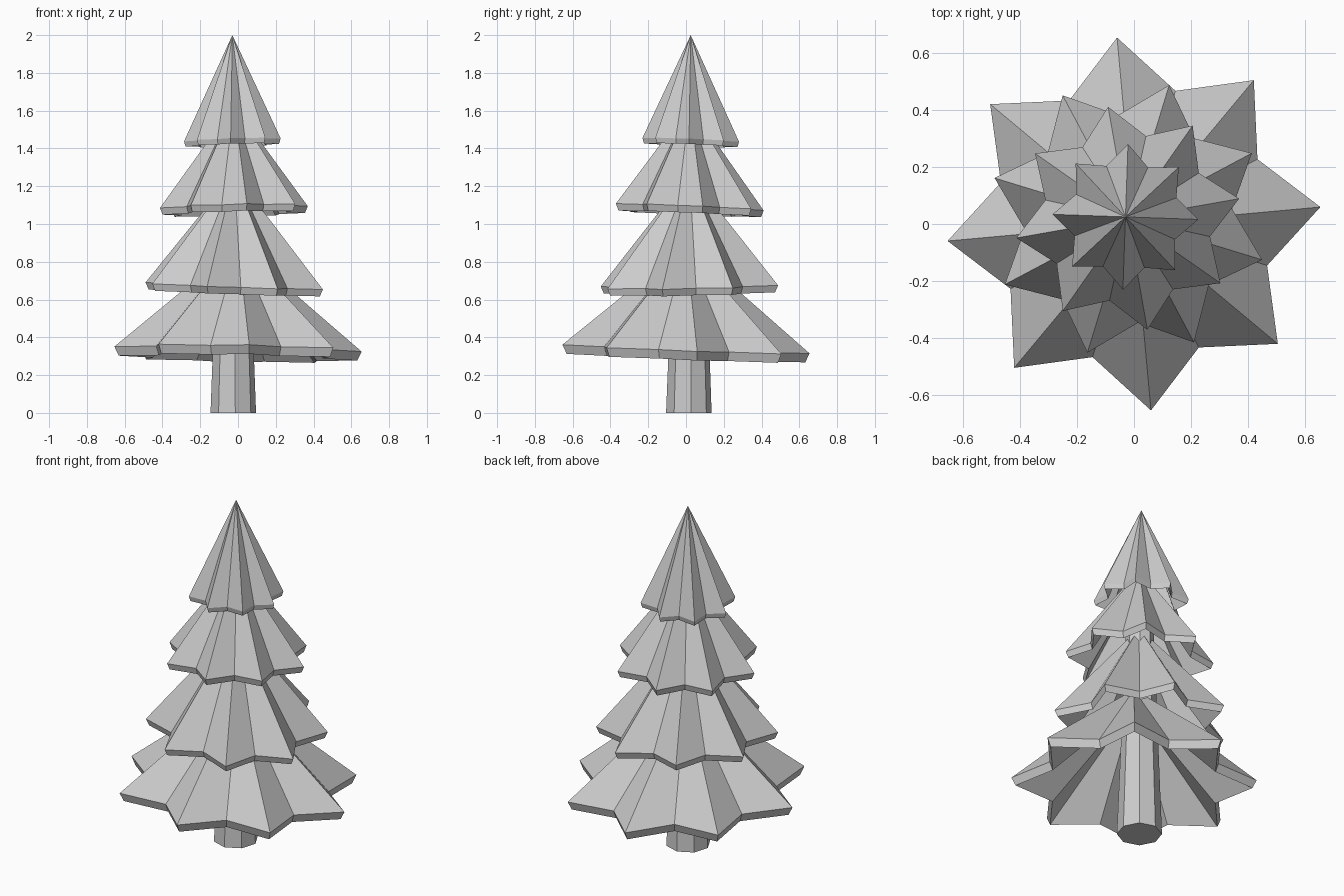
import bpy, bmesh
from math import cos, sin, radians

cube = bpy.data.objects.get("Cube")
if cube:
    bpy.data.objects.remove(cube, do_unlink=True)

grey = bpy.data.materials.new("plain_grey")
grey.use_nodes = True
colour = (0.6, 0.6, 0.6, 1)
grey.diffuse_color = colour
grey.node_tree.nodes["Principled BSDF"].inputs["Base Color"].default_value = colour

POINTS = 8
NOTCH = 0.745


def finish(bm, name):
    bmesh.ops.recalc_face_normals(bm, faces=bm.faces)
    mesh = bpy.data.meshes.new(name)
    bm.to_mesh(mesh)
    bm.free()
    mesh.materials.append(grey)
    obj = bpy.data.objects.new(name, mesh)
    bpy.context.collection.objects.link(obj)


def ring(bm, count, centre, radius, z, turn, notch=1.0, tilt=(0, 0)):
    verts = []
    for i in range(count):
        a = radians(turn) + radians(360) * i / count
        r = radius * (notch if i % 2 else 1)
        x, y = r * cos(a), r * sin(a)
        verts.append(bm.verts.new((centre[0] + x, centre[1] + y,
                                   z + tilt[0] * x + tilt[1] * y)))
    return verts


def bridge(bm, a, b):
    for i in range(len(a)):
        j = (i + 1) % len(a)
        bm.faces.new((a[i], a[j], b[j], b[i]))


def fan(bm, loop, tip):
    for i in range(len(loop)):
        bm.faces.new((loop[i], loop[(i + 1) % len(loop)], tip))


def branch_tier(name, centre, radius, z, apex, turn, thick, tilt):
    """Hollow star-shaped cone with a narrow bevelled rim."""
    bm = bmesh.new()
    n = POINTS * 2
    rim = ring(bm, n, centre, radius, z, turn, NOTCH, tilt)
    lip = ring(bm, n, centre, radius * 0.965, z - thick, turn, NOTCH, tilt)
    top = bm.verts.new((*centre, apex))
    hollow = bm.verts.new((*centre, apex - 2 * thick))
    fan(bm, rim, top)
    bridge(bm, rim, lip)
    fan(bm, lip, hollow)
    finish(bm, name)


# Branch tiers, lowest first
branch_tier("bottom_branches", (0, 0), 0.657, 0.338, 0.89, 5.2, 0.048, (-0.017, -0.037))
branch_tier("lower_branches", (-0.02, 0.018), 0.491, 0.672, 1.27, 28, 0.037, (-0.035, 0.017))
branch_tier("upper_branches", (-0.022, 0.02), 0.397, 1.09, 1.63, 10, 0.036, (0.02, -0.043))
branch_tier("top_branches", (-0.03, 0.025), 0.256, 1.445, 2.0, -2, 0.028, (0.03, -0.04))

# Tapered trunk running up inside the tiers
bm = bmesh.new()
base = ring(bm, POINTS, (-0.025, 0.015), 0.121, 0, 5)
head = ring(bm, POINTS, (-0.025, 0.02), 0.065, 1.5, 5)
bridge(bm, base, head)
bm.faces.new(base)
bm.faces.new(head)
finish(bm, "trunk")
